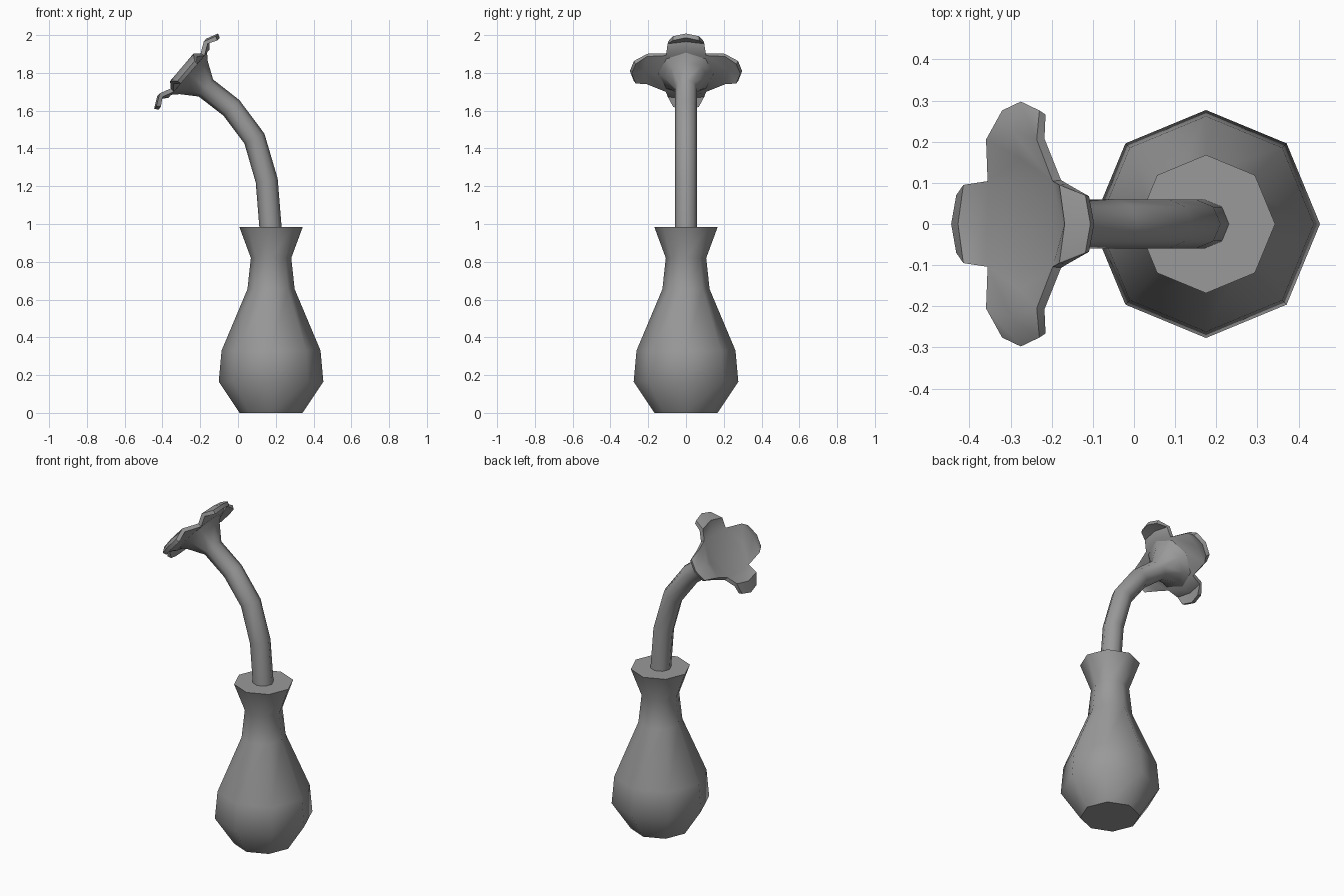
import bpy, bmesh
from math import sin, cos, pi
from mathutils import Vector

if "Cube" in bpy.data.objects:
    bpy.data.objects.remove(bpy.data.objects["Cube"])

SIDES = 8
X = Vector((1, 0, 0))
Y = Vector((0, 1, 0))
AXIS = Vector((-0.762, 0, 0.648))     # direction the flower faces
UP = Vector((0.648, 0, 0.762))        # towards the upper petal
NECK = Vector((-0.17, 0, 1.72))       # where stem meets flower

grey = bpy.data.materials.new("dark_grey")
grey.diffuse_color = (0.32, 0.32, 0.32, 1)
grey.use_nodes = True
grey.node_tree.nodes["Principled BSDF"].inputs["Base Color"].default_value = grey.diffuse_color


def finish(bm, name, thickness=0):
    """Turn a bmesh into a grey object, optionally thickened, smooth by angle."""
    mesh = bpy.data.meshes.new(name)
    bm.to_mesh(mesh)
    bm.free()
    mesh.materials.append(grey)
    ob = bpy.data.objects.new(name, mesh)
    bpy.context.collection.objects.link(ob)
    bpy.ops.object.select_all(action='DESELECT')
    ob.select_set(True)
    bpy.context.view_layer.objects.active = ob
    if thickness:
        solid = ob.modifiers.new("thickness", 'SOLIDIFY')
        solid.thickness = thickness
        solid.offset = -1
        bpy.ops.object.modifier_apply(modifier=solid.name)
    bpy.ops.object.shade_smooth_by_angle(angle=50 * pi / 180)
    return ob


def loft(name, rings):
    """Closed tube through rings of (centre, side direction, radius)."""
    bm = bmesh.new()
    loops = []
    for c, side, r in rings:
        loops.append([bm.verts.new(Vector(c) + r * (cos(t) * side + sin(t) * Y))
                      for t in (2 * pi * i / SIDES for i in range(SIDES))])
    for a, b in zip(loops, loops[1:]):
        for i in range(SIDES):
            j = (i + 1) % SIDES
            bm.faces.new((a[i], a[j], b[j], b[i]))
    bm.faces.new(loops[0])
    bm.faces.new(loops[-1])
    bmesh.ops.recalc_face_normals(bm, faces=bm.faces[:])
    return finish(bm, name)


# vase
profile = [(0.167, 0), (0.277, 0.165), (0.262, 0.33), (0.125, 0.655),
           (0.107, 0.82), (0.168, 0.985)]
loft("vase", [((0.175, 0, z), X, r) for r, z in profile])

# curved stem flaring into the flower cup
path = [Vector(p) for p in [(0.173, 0, 0.97), (0.152, 0, 1.23), (0.087, 0, 1.452),
                            (-0.035, 0, 1.615)]] + [NECK]
rings = []
for i, p in enumerate(path):
    d = AXIS
    if i == 0:
        d = Vector((0, 0, 1))
    elif i < len(path) - 1:
        d = ((path[i + 1] - p).normalized() + (p - path[i - 1]).normalized()).normalized()
    rings.append((p, Y.cross(d), 0.059))
rings.append((NECK + AXIS * 0.085, UP, 0.115))
rings.append((NECK + AXIS * 0.122, UP, 0.152))
loft("stem_and_cup", rings)

# flower front: octagonal centre with four petals whose tips fold back
bm = bmesh.new()


def point(u, v, a):
    return bm.verts.new(NECK + u * UP + v * Y + a * AXIS)


DU, DV, R, A = 0.122, 0.104, 0.16, 0.14
centre = [point(u, v, A) for u, v in [(R, 0), (DU, DV), (0, R), (-DU, DV),
                                     (-R, 0), (-DU, -DV), (0, -R), (DU, -DV)]]
disc = bm.faces.new(centre)
for k in range(4):
    du, dv = [(1, 0), (0, 1), (-1, 0), (0, -1)][k]
    stretch = 1.14 if dv else 1.0
    prev = [centre[2 * k - 1], centre[2 * k], centre[(2 * k + 1) % 8]]
    # rows: edge distance, middle distance, half width, height
    for edge, mid, half, h in [(0.18, 0.2, 0.095, 0.168), (0.242, 0.261, 0.07, 0.138)]:
        row = []
        for s, dist in ((-1, edge), (0, mid), (1, edge)):
            d = dist * stretch
            row.append(point(du * d - dv * s * half, dv * d + du * s * half, h))
        for i in range(2):
            bm.faces.new((prev[i], row[i], row[i + 1], prev[i + 1]))
        prev = row
bmesh.ops.recalc_face_normals(bm, faces=bm.faces[:])
bm.normal_update()
if disc.normal.dot(AXIS) < 0:
    bmesh.ops.reverse_faces(bm, faces=bm.faces[:])
finish(bm, "petals", thickness=0.024)
